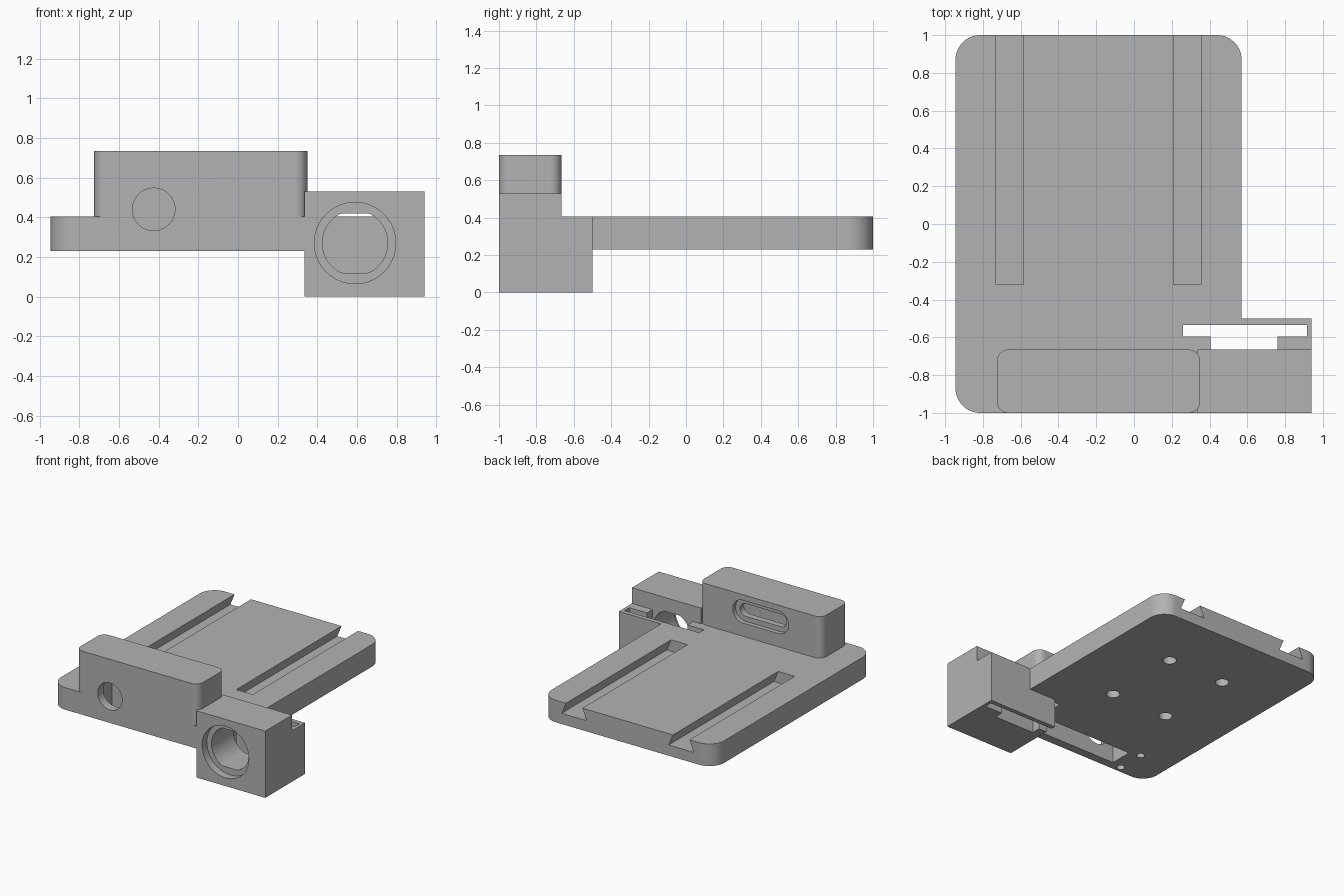
import bpy, bmesh
from math import sin, cos, pi, radians

cube = bpy.data.objects.get("Cube")
if cube:
    bpy.data.objects.remove(cube, do_unlink=True)

grey = bpy.data.materials.new("matte_grey")
grey.use_nodes = True
colour = (0.45, 0.45, 0.45, 1)
grey.diffuse_color = colour
grey.node_tree.nodes["Principled BSDF"].inputs["Base Color"].default_value = colour


def rect(u0, u1, v0, v1, r=0, n=10):
    """Rectangle outline, optionally with rounded corners."""
    if r == 0:
        return [(u0, v0), (u1, v0), (u1, v1), (u0, v1)]
    centres = [(u1 - r, v1 - r), (u0 + r, v1 - r), (u0 + r, v0 + r), (u1 - r, v0 + r)]
    return [(cu + r * cos((q + i / n) * pi / 2), cv + r * sin((q + i / n) * pi / 2))
            for q, (cu, cv) in enumerate(centres) for i in range(n + 1)]


def circle(u, v, r, flat=None, n=64):
    """Circle outline, optionally with flats above and below."""
    flat = flat or r
    return [(u + r * cos(2 * pi * i / n), v + max(-flat, min(flat, r * sin(2 * pi * i / n))))
            for i in range(n)]


def prism(name, outline, axis, lo, hi):
    """Extrude an outline along y (outline in xz) or z (outline in xy)."""
    bm = bmesh.new()
    place = (lambda u, v: (u, lo, v)) if axis == "y" else (lambda u, v: (u, v, lo))
    face = bm.faces.new([bm.verts.new(place(u, v)) for u, v in outline])
    top = bmesh.ops.extrude_face_region(bm, geom=[face])["geom"]
    step = (0, hi - lo, 0) if axis == "y" else (0, 0, hi - lo)
    bmesh.ops.translate(bm, vec=step, verts=[g for g in top if isinstance(g, bmesh.types.BMVert)])
    bmesh.ops.recalc_face_normals(bm, faces=bm.faces)
    mesh = bpy.data.meshes.new(name)
    bm.to_mesh(mesh)
    bm.free()
    obj = bpy.data.objects.new(name, mesh)
    bpy.context.collection.objects.link(obj)
    return obj


def combine(body, tool, operation):
    """Join or cut one solid with another and discard the tool."""
    tool.hide_render = True
    mod = body.modifiers.new(tool.name, "BOOLEAN")
    mod.object, mod.operation, mod.solver = tool, operation, "EXACT"
    bpy.ops.object.select_all(action="DESELECT")
    bpy.context.view_layer.objects.active = body
    body.select_set(True)
    bpy.ops.object.modifier_apply(modifier=mod.name)
    bpy.data.objects.remove(tool, do_unlink=True)


MID = -0.19          # centre line of the plate and housing
BOTTOM, TOP = 0.23, 0.405
HX, HZ = 0.59, 0.27  # centre of the holder's round opening

# Solids: plate, raised connector housing, side holder
body = prism("mounting_plate", rect(-0.945, 0.57, -1, 1, 0.13), "z", BOTTOM, TOP)
solids = [
    prism("connector_housing", rect(-0.725, 0.35, -1, -0.665, 0.06), "z", 0.3, 0.735),
    prism("holder_front", rect(0.335, 0.94, -1, -0.665), "z", 0, 0.53),
    prism("holder_back", rect(0.335, 0.94, -0.7, -0.5), "z", 0, TOP),
]
for solid in solids:
    combine(body, solid, "UNION")

cutters = []
# Dovetail grooves running out of the back edge
for x in (MID - 0.468, MID + 0.472):
    outline = [(x - 0.11, 0.315), (x + 0.11, 0.315), (x + 0.0725, TOP),
               (x + 0.0725, 0.5), (x - 0.0725, 0.5), (x - 0.0725, TOP)]
    cutters.append(prism("dovetail_groove", outline, "y", -0.32, 1.1))

# Blind mounting holes and housing screw holes in the underside
for side in (-1, 1):
    for y in (-0.167, 0.475):
        cutters.append(prism("mounting_hole", circle(MID + side * 0.25, y, 0.05, n=32), "z", 0.1, 0.3))
    for y in (-0.95, -0.725):
        cutters.append(prism("screw_hole", circle(MID + side * 0.48, y, 0.03, n=24), "z", 0.1, 0.36))

# Housing cavity, cable hole in front, stepped socket at the back
cutters += [
    prism("cavity", rect(-0.58, 0.2, -0.93, -0.75), "z", 0.1, 0.68),
    prism("cable_hole", circle(-0.425, 0.44, 0.107), "y", -1.1, -0.85),
    prism("socket_rim", rect(MID - 0.245, MID + 0.245, 0.51, 0.69, 0.089), "y", -0.7, -0.5),
    prism("socket", rect(MID - 0.205, MID + 0.205, 0.55, 0.65, 0.049), "y", -0.85, -0.5),
]

# Holder: stepped round opening with flats, and a T-shaped vertical slot
cutters += [
    prism("holder_rim", circle(HX, HZ, 0.205), "y", -1.1, -0.94),
    prism("holder_opening", circle(HX, HZ, 0.165, 0.15), "y", -1.1, -0.63),
    prism("slot_wide", rect(0.26, 0.915, -0.595, -0.535), "z", -0.1, 0.6),
    prism("slot_narrow", rect(0.405, 0.76, -0.665, -0.56), "z", -0.1, 0.6),
]
for cutter in cutters:
    combine(body, cutter, "DIFFERENCE")

# Finish
body.data.materials.clear()
body.data.materials.append(grey)
for poly in body.data.polygons:
    poly.material_index = 0
bpy.ops.object.shade_smooth_by_angle(angle=radians(30))
